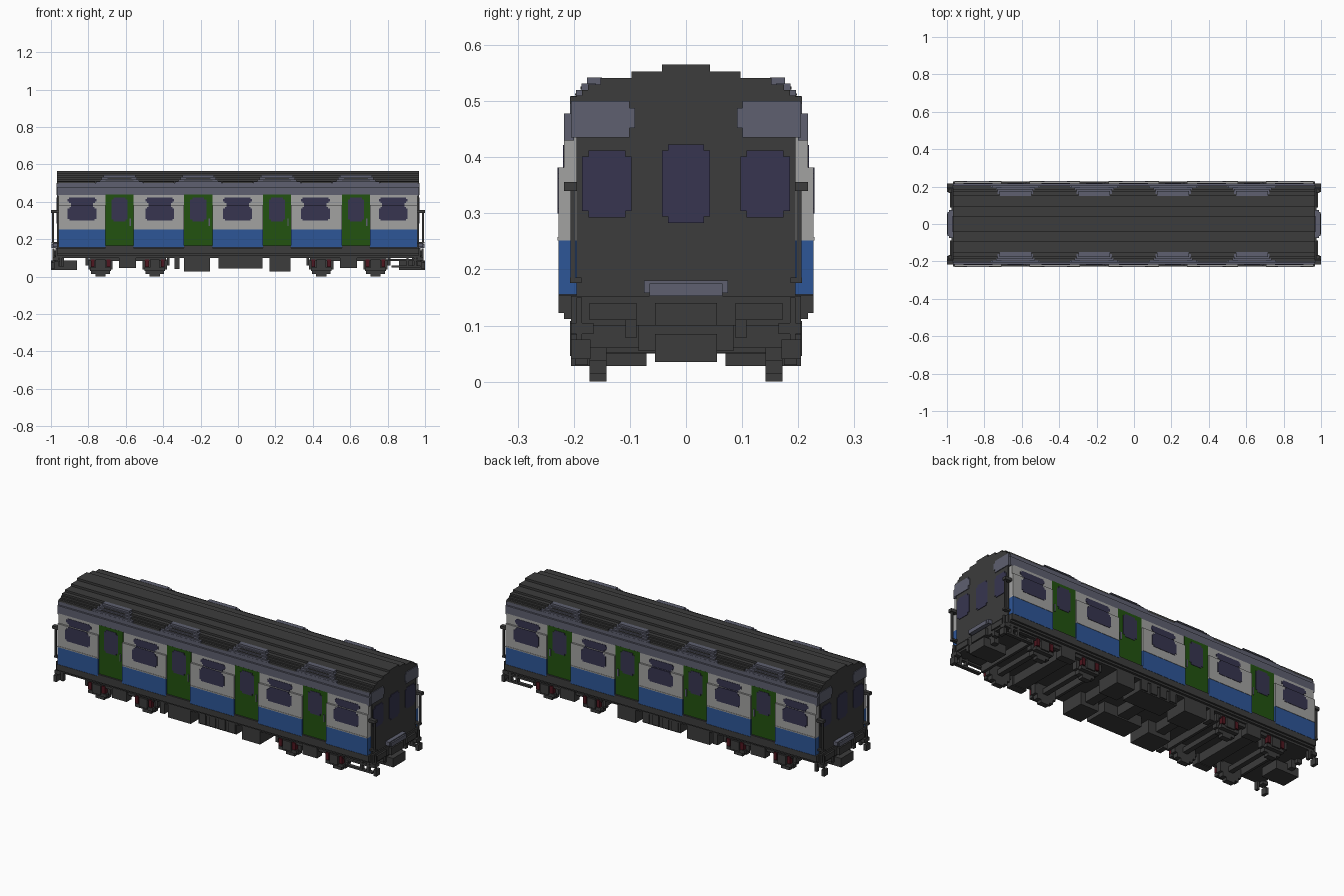
import bpy
import bmesh

cube = bpy.data.objects.get("Cube")
if cube:
    bpy.data.objects.remove(cube, do_unlink=True)


def material(name, r, g, b):
    m = bpy.data.materials.new(name)
    m.use_nodes = True
    m.diffuse_color = (r, g, b, 1)
    bsdf = m.node_tree.nodes["Principled BSDF"]
    bsdf.inputs["Base Color"].default_value = (r, g, b, 1)
    bsdf.inputs["Roughness"].default_value = 0.8
    return m


DARK = material("charcoal", 0.045, 0.045, 0.045)
BLUE = material("blue", 0.027, 0.093, 0.31)
WHITE = material("light grey", 0.36, 0.36, 0.355)
GREEN = material("door green", 0.016, 0.084, 0.005)
LILAC = material("slate grey", 0.112, 0.117, 0.160)
GLASS = material("window glass", 0.038, 0.036, 0.080)
RED = material("dark red", 0.080, 0.008, 0.014)


def finish(name, bm, mat):
    me = bpy.data.meshes.new(name)
    bmesh.ops.recalc_face_normals(bm, faces=bm.faces)
    bm.to_mesh(me)
    bm.free()
    me.materials.append(mat)
    ob = bpy.data.objects.new(name, me)
    bpy.context.collection.objects.link(ob)
    return ob


def boxes(name, mat, items, sides=(1,), ends=(1,)):
    """One object of boxes (x0, x1, y0, y1, z0, z1), repeated on sides (y) and ends (x)."""
    bm = bmesh.new()
    for x0, x1, y0, y1, z0, z1 in items:
        for sy in sides:
            for sx in ends:
                vs = bmesh.ops.create_cube(bm, size=1)["verts"]
                for v in vs:
                    v.co.x = sx * ((x0 + x1) / 2 + v.co.x * (x1 - x0))
                    v.co.y = sy * ((y0 + y1) / 2 + v.co.y * (y1 - y0))
                    v.co.z = (z0 + z1) / 2 + v.co.z * (z1 - z0)
    return finish(name, bm, mat)


def rounded(a0, a1, z0, z1, s=0.011):
    """Stepped rounded rectangle as overlapping (a0, a1, z0, z1) strips."""
    return [(a0, a1, z0 + s, z1 - s), (a0 + s, a1 - s, z0, z1)]


BOTH = (1, -1)
L = 0.967
W = 0.960
doors = [-0.634 + 0.4215 * i for i in range(4)]
windows = [-0.834 + 0.4160 * i for i in range(5)]

# Body core and stepped roof: one extruded profile
steps = [(0.195, 0.500), (0.195, 0.510), (0.185, 0.510), (0.185, 0.520), (0.175, 0.520),
         (0.175, 0.530), (0.152, 0.530), (0.152, 0.541), (0.097, 0.541), (0.097, 0.553),
         (0.043, 0.553), (0.043, 0.565)]
outline = [(0.195, 0.15)] + steps
outline += [(-y, z) for y, z in reversed(outline)]
bm = bmesh.new()
face = bm.faces.new([bm.verts.new((-L, y, z)) for y, z in outline])
ext = bmesh.ops.extrude_face_region(bm, geom=[face])
for v in ext["geom"]:
    if isinstance(v, bmesh.types.BMVert):
        v.co.x = L
finish("body_and_roof", bm, DARK)

# Side walls, broken at the door openings
edges = [-W] + [e for c in doors for e in (c - 0.075, c + 0.075)] + [W]
spans = list(zip(edges[::2], edges[1::2]))
boxes("lower_side_panels", BLUE, [(a, b, 0.19, 0.227, 0.155, 0.252) for a, b in spans], BOTH)
boxes("middle_side_panels", WHITE, [(a, b, 0.19, 0.227, 0.252, 0.382) for a, b in spans], BOTH)
boxes("upper_side_panels", WHITE, [(a, b, 0.19, 0.217, 0.382, 0.436) for a, b in spans], BOTH)
boxes("waist_rail", WHITE, [(a, b, 0.226, 0.229, 0.252, 0.258) for a, b in spans], BOTH)
boxes("cantrail", LILAC, [(-W, W, 0.19, 0.217, 0.436, 0.478),
                          (-W, W, 0.19, 0.207, 0.478, 0.500)], BOTH)

# Doors with windows and handles
boxes("doors", GREEN, [(c - 0.075, c + 0.075, 0.19, 0.2175, 0.165, 0.438) for c in doors], BOTH)
boxes("door_sills", DARK, [(c - 0.075, c + 0.075, 0.19, 0.227, 0.153, 0.165) for c in doors], BOTH)
boxes("door_windows", GLASS, [(a, b, 0.214, 0.2195, z0, z1) for c in doors
                              for a, b, z0, z1 in rounded(c - 0.043, c + 0.043, 0.295, 0.422)], BOTH)
boxes("door_handles", LILAC, [(c + 0.055, c + 0.062, 0.214, 0.222, 0.27, 0.31) for c in doors], BOTH)

# Side windows: main pane, narrow middle, top vent
panes = []
for c in windows:
    panes += [(a, b, 0.22, 0.2290, z0, z1)
              for a, b, z0, z1 in rounded(c - 0.077, c + 0.077, 0.300, 0.372, 0.009)]
    panes += [(c - 0.06, c + 0.06, 0.22, 0.2290, 0.370, 0.382),
              (c - 0.06, c + 0.06, 0.21, 0.2190, 0.382, 0.396)]
    panes += [(a, b, 0.21, 0.2190, z0, z1)
              for a, b, z0, z1 in rounded(c - 0.077, c + 0.077, 0.392, 0.422, 0.008)]
boxes("side_windows", GLASS, panes, BOTH)

# Stepped roof shoulders over each door, with dark slats
hoods, slats = [], []
for c in doors:
    hoods += [(c - 0.125, c + 0.125, 0.17, 0.206, 0.495, 0.509),
              (c - 0.105, c + 0.105, 0.17, 0.196, 0.505, 0.520),
              (c - 0.095, c + 0.095, 0.16, 0.186, 0.515, 0.531),
              (c - 0.085, c + 0.085, 0.15, 0.176, 0.525, 0.542)]
    slats += [(c - 0.075, c + 0.075, 0.17, 0.198, 0.510, 0.514),
              (c - 0.065, c + 0.065, 0.165, 0.188, 0.521, 0.526)]
boxes("roof_hoods", LILAC, hoods, BOTH)
boxes("roof_hood_slats", DARK, slats, BOTH)
gaps = [(-L, doors[0] - 0.13)] + [(a + 0.13, b - 0.13) for a, b in zip(doors, doors[1:])] \
    + [(doors[-1] + 0.13, L)]
boxes("roof_edge", DARK, [(a, b, 0.18, 0.207, 0.496, 0.508) for a, b in gaps], BOTH)

# Car ends: windows, corner panels, step plate, handrails
glass = [(0.96, L + 0.003, y0, y1, z0, z1)
         for y0, y1, z0, z1 in rounded(0.097, 0.185, 0.293, 0.412)]
boxes("end_side_windows", GLASS, glass, BOTH, BOTH)
glass = [(0.96, L + 0.003, y0, y1, z0, z1)
         for y0, y1, z0, z1 in rounded(-0.043, 0.043, 0.283, 0.423)]
boxes("end_door_windows", GLASS, glass, ends=BOTH)
boxes("end_corner_panels", LILAC, [(0.95, L + 0.004, 0.091, 0.205, 0.452, 0.488),
                                   (0.95, L + 0.004, 0.101, 0.205, 0.435, 0.500),
                                   (0.95, L + 0.001, 0.20, 0.217, 0.430, 0.478)], BOTH, BOTH)
boxes("end_step_plates", LILAC, [(0.96, 0.998, -0.065, 0.065, 0.153, 0.175),
                                 (0.96, 0.990, -0.075, 0.075, 0.158, 0.180)], ends=BOTH)
boxes("end_handrails", DARK, [(0.984, 0.994, 0.197, 0.206, 0.178, 0.355),
                              (0.955, 1.000, 0.194, 0.217, 0.340, 0.356),
                              (0.955, 0.996, 0.186, 0.207, 0.176, 0.186)], BOTH, BOTH)

# Underframe: sole bars, floor, headstock
boxes("underframe", DARK, [(-L, L, -0.227, 0.227, 0.122, 0.154),
                           (-L, L, -0.217, 0.217, 0.112, 0.123),
                           (-L, L, -0.205, 0.205, 0.100, 0.113)])
boxes("headstocks", DARK, [(0.955, 0.975, -0.205, 0.205, 0.100, 0.153)], ends=BOTH)
boxes("couplers", DARK, [(0.86, 1.0, -0.055, 0.055, 0.035, 0.085),
                         (0.94, 0.99, -0.055, 0.055, 0.100, 0.140),
                         (0.93, 0.96, -0.085, 0.085, 0.055, 0.110)], ends=BOTH)
boxes("buffers", DARK, [(0.95, 0.985, 0.088, 0.172, 0.110, 0.140),
                        (0.95, 0.978, 0.088, 0.108, 0.078, 0.112)], BOTH, BOTH)
boxes("end_hangers", DARK, [(0.982, 1.0, 0.170, 0.205, 0.040, 0.075),
                            (0.982, 0.992, 0.185, 0.195, 0.040, 0.150),
                            (0.940, 0.955, 0.185, 0.205, 0.055, 0.105),
                            (0.960, 0.992, 0.165, 0.205, 0.085, 0.105)], BOTH, BOTH)
boxes("end_footstep", DARK, [(0.82, 0.975, 0.185, 0.205, 0.048, 0.058),
                             (0.80, 0.975, 0.185, 0.205, 0.083, 0.093),
                             (0.90, 0.912, 0.185, 0.205, 0.048, 0.105)], BOTH)

# Bogies: wheels from stacked blocks, axles, frames, springs
axles = (0.445, 0.735)
wheels, springs, frame = [], [], []
for c in axles:
    for hw, hh in ((0.065, 0.027), (0.050, 0.050), (0.027, 0.065)):
        wheels.append((c - hw, c + hw, 0.142, 0.172, 0.065 - hh, 0.065 + hh))
    wheels.append((c - 0.014, c + 0.014, 0.0, 0.143, 0.051, 0.079))
    frame += [(c - 0.026, c + 0.026, 0.165, 0.205, 0.040, 0.092),
              (c - 0.055, c + 0.055, 0.175, 0.198, 0.030, 0.048)]
    for d in (-0.042, 0.042):
        springs.append((c + d - 0.010, c + d + 0.010, 0.180, 0.202, 0.052, 0.092))
frame += [(0.385, 0.795, 0.175, 0.196, 0.082, 0.104),
          (0.545, 0.635, 0.165, 0.207, 0.046, 0.104),
          (0.555, 0.625, 0.0, 0.17, 0.050, 0.104),
          (0.365, 0.380, 0.0, 0.19, 0.060, 0.104),
          (0.800, 0.815, 0.0, 0.19, 0.060, 0.104)]
boxes("bogie_wheels", DARK, wheels, BOTH, BOTH)
boxes("bogie_frames", DARK, frame, BOTH, BOTH)
boxes("bogie_springs", RED, springs, BOTH, BOTH)

# Equipment boxes between the bogies
gear = [(-0.290, -0.150, 0.07, 0.205, 0.028, 0.102),
        (0.168, 0.280, 0.07, 0.205, 0.028, 0.102),
        (-0.340, -0.312, 0.15, 0.205, 0.040, 0.102),
        (-0.250, -0.200, 0.0, 0.08, 0.050, 0.102),
        (0.200, 0.250, 0.0, 0.08, 0.050, 0.102),
        (-0.105, 0.130, 0.07, 0.200, 0.042, 0.115),
        (-0.02, 0.045, 0.0, 0.08, 0.050, 0.102)]
gear += [(-0.095 + 0.06 * i, -0.055 + 0.06 * i, 0.19, 0.207, 0.048, 0.108) for i in range(4)]
boxes("equipment_boxes", DARK, gear, BOTH)
